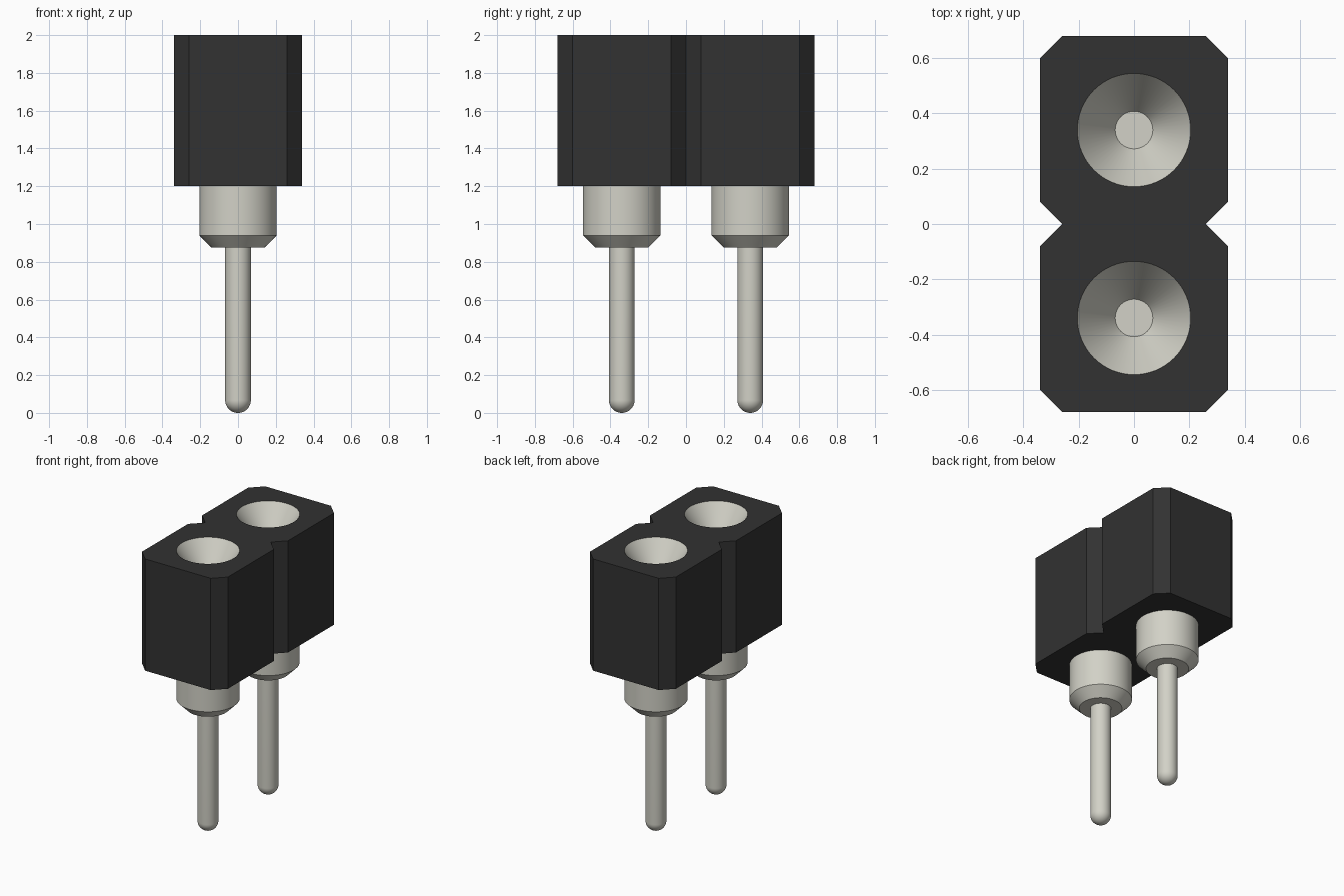
import bpy, bmesh
from math import radians, sin, cos, pi

cube = bpy.data.objects.get("Cube")
if cube:
    bpy.data.objects.remove(cube, do_unlink=True)

PITCH = 0.34      # distance of each contact from the centre
R = 0.205         # sleeve radius
PIN_R = 0.068     # pin radius
BOTTOM, TOP = 1.2, 2.0
SIDES = 64


def material(name, rgb, metallic=0.0):
    m = bpy.data.materials.new(name)
    m.use_nodes = True
    m.diffuse_color = (*rgb, 1)
    m.node_tree.nodes["Principled BSDF"].inputs["Base Color"].default_value = (*rgb, 1)
    return m


black = material("black plastic", (0.032, 0.032, 0.032))
tin = material("tin metal", (0.645, 0.64, 0.57))


def finish(name, bm, mat):
    bmesh.ops.recalc_face_normals(bm, faces=bm.faces)
    mesh = bpy.data.meshes.new(name)
    bm.to_mesh(mesh)
    bm.free()
    mesh.materials.append(mat)
    ob = bpy.data.objects.new(name, mesh)
    bpy.context.collection.objects.link(ob)
    return ob


def activate(ob):
    bpy.ops.object.select_all(action='DESELECT')
    ob.select_set(True)
    bpy.context.view_layer.objects.active = ob


def lathe(name, profile, y, mat):
    """Closed solid of revolution from (radius, height) rings, capped at both ends."""
    bm = bmesh.new()
    rings = [[bm.verts.new((r * cos(2 * pi * i / SIDES), y + r * sin(2 * pi * i / SIDES), z))
              for i in range(SIDES)] for r, z in profile]
    for a, b in zip(rings, rings[1:]):
        for i in range(SIDES):
            j = (i + 1) % SIDES
            bm.faces.new((a[i], a[j], b[j], b[i]))
    bm.faces.new(rings[0])
    bm.faces.new(rings[-1])
    return finish(name, bm, mat)


# Housing: chamfered outline with a V notch between the two positions
half = [(0.26, -0.68), (0.34, -0.60), (0.34, -0.08), (0.26, 0),
        (0.34, 0.08), (0.34, 0.60), (0.26, 0.68)]
outline = half + [(-x, y) for x, y in reversed(half)]
bm = bmesh.new()
base = bm.faces.new([bm.verts.new((x, y, BOTTOM)) for x, y in outline])
walls = bmesh.ops.extrude_face_region(bm, geom=[base])
bmesh.ops.translate(bm, vec=(0, 0, TOP - BOTTOM),
                    verts=[v for v in walls["geom"] if isinstance(v, bmesh.types.BMVert)])
housing = finish("housing", bm, black)

# Contact profile: rounded pin tip, shank, bevelled sleeve, funnel mouth
tip = [(PIN_R * sin(a), PIN_R * (1 - cos(a)))
       for a in (radians(d) for d in range(5, 91, 5))]
contact = tip + [(PIN_R, 0.875), (0.14, 0.875), (R, 0.94), (R, TOP),
                 (PIN_R, TOP - 0.2)]

for side, y in (("front", -PITCH), ("back", PITCH)):
    # Bore through the housing
    cutter = lathe("bore_cutter", [(R, BOTTOM - 0.1), (R, TOP + 0.1)], y, black)
    cutter.hide_render = True
    mod = housing.modifiers.new("bore", 'BOOLEAN')
    mod.operation = 'DIFFERENCE'
    mod.solver = 'EXACT'
    mod.object = cutter
    activate(housing)
    bpy.ops.object.modifier_apply(modifier=mod.name)
    bpy.data.objects.remove(cutter, do_unlink=True)

    # Metal contact
    ob = lathe(side + "_contact", contact, y, tin)
    activate(ob)
    bpy.ops.object.shade_smooth_by_angle(angle=radians(30))
